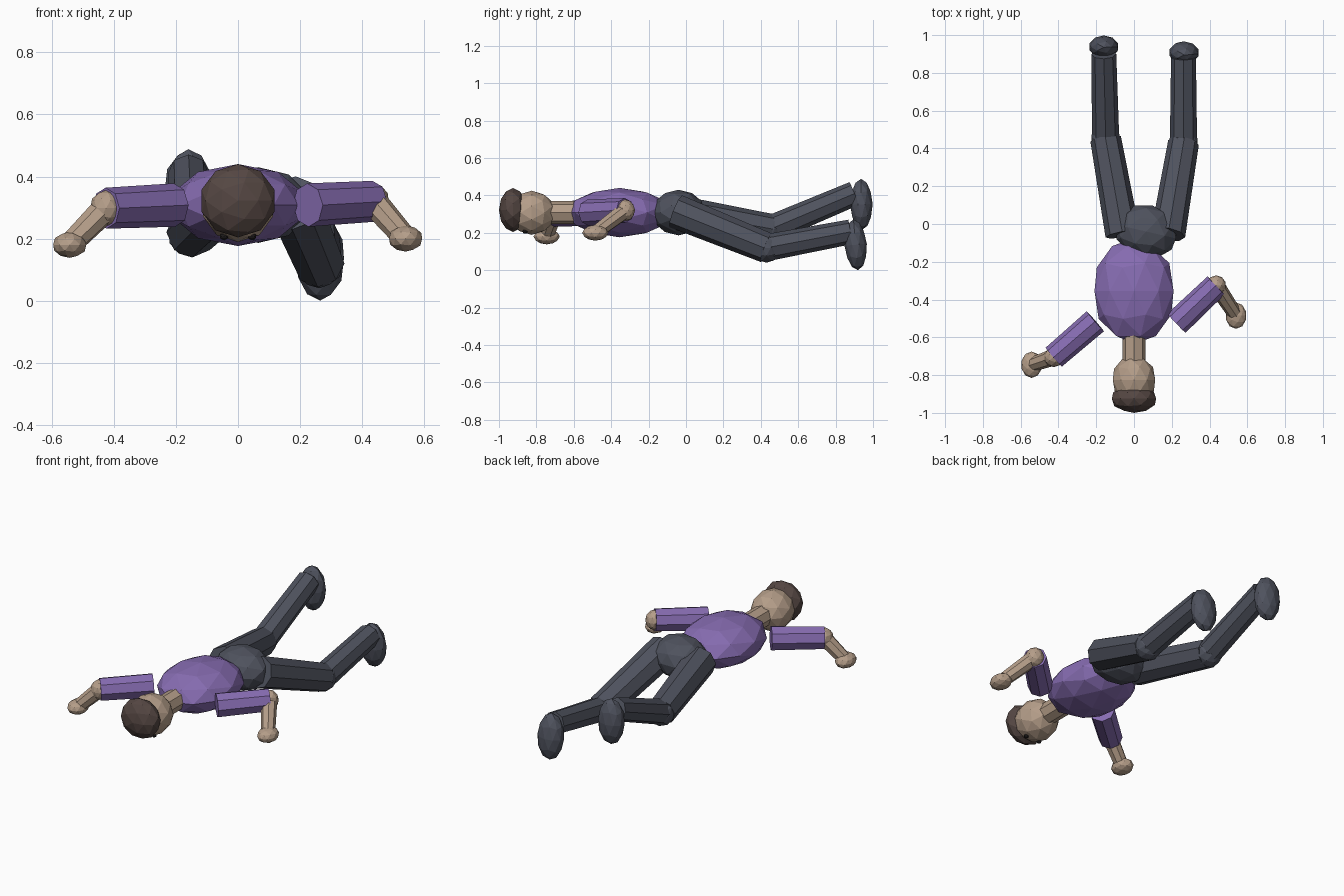
import bpy
import bmesh
import math
from mathutils import Vector, Matrix, Euler

cube = bpy.data.objects.get("Cube")
if cube:
    bpy.data.objects.remove(cube, do_unlink=True)


def material(name, colour):
    mat = bpy.data.materials.new(name)
    mat.use_nodes = True
    mat.diffuse_color = (*colour, 1)
    mat.node_tree.nodes["Principled BSDF"].inputs["Base Color"].default_value = (*colour, 1)
    return mat


shirt = material("purple shirt", (0.24, 0.15, 0.44))
trousers = material("slate trousers", (0.078, 0.085, 0.112))
skin = material("tan skin", (0.46, 0.34, 0.25))
hair = material("brown hair", (0.09, 0.062, 0.055))
eye = material("dark eye", (0.012, 0.01, 0.01))


def finish(name, bm, mat):
    mesh = bpy.data.meshes.new(name)
    bm.to_mesh(mesh)
    bm.free()
    mesh.materials.append(mat)
    obj = bpy.data.objects.new(name, mesh)
    bpy.context.collection.objects.link(obj)
    return obj


def ball(name, mat, centre, radii, turn=(0, 0, 0), lying=False):
    """Faceted ellipsoid; lying puts its pole along the body."""
    bm = bmesh.new()
    bmesh.ops.create_icosphere(bm, subdivisions=2, radius=1)
    if lying:
        bm.transform(Matrix.Rotation(math.pi / 2, 4, 'X'))
    bm.transform(Matrix.Diagonal((*radii, 1)))
    obj = finish(name, bm, mat)
    obj.location = centre
    obj.rotation_euler = Euler([math.radians(a) for a in turn])
    return obj


def limb(name, mat, start, end, r_start, r_end):
    """Eight-sided tapered tube between two joints."""
    a, b = Vector(start), Vector(end)
    bm = bmesh.new()
    bmesh.ops.create_cone(bm, cap_ends=True, segments=8, radius1=r_start,
                          radius2=r_end, depth=(b - a).length)
    obj = finish(name, bm, mat)
    obj.location = (a + b) / 2
    obj.rotation_euler = (b - a).to_track_quat('Z', 'Y').to_euler()
    return obj


# Body and head, lying face down
ball("torso", shirt, (0, -0.355, 0.308), (0.22, 0.28, 0.132), lying=True)
ball("pelvis", trousers, (0.065, -0.04, 0.308), (0.17, 0.142, 0.122), (0, 0, -13), lying=True)
limb("neck", skin, (0, -0.55, 0.308), (0, -0.73, 0.308), 0.062, 0.062)
ball("head", skin, (0, -0.825, 0.307), (0.118, 0.13, 0.118), lying=True)
ball("hair_cap", hair, (0, -0.925, 0.322), (0.123, 0.075, 0.118), lying=True)
for side, s in (("left", 1), ("right", -1)):
    ball(side + "_eye", eye, (s * 0.045, -0.86, 0.207), (0.014, 0.014, 0.012))

# Arms: shoulder, elbow, hand
arms = {
    "left": ((0.225, -0.525, 0.308), (0.435, -0.325, 0.32), (0.54, -0.485, 0.2)),
    "right": ((-0.205, -0.515, 0.308), (-0.425, -0.705, 0.298), (-0.542, -0.745, 0.18)),
}
for side, (shoulder, elbow, hand) in arms.items():
    limb(side + "_upper_arm", shirt, shoulder, elbow, 0.07, 0.066)
    ball(side + "_elbow", skin, elbow, (0.053, 0.053, 0.058))
    limb(side + "_forearm", skin, elbow, hand, 0.045, 0.038)
    ball(side + "_hand", skin, hand, (0.056, 0.07, 0.042))

# Legs: hip, knee, ankle, foot, foot tilt
legs = {
    "left": ((0.18, -0.055, 0.315), (0.262, 0.43, 0.12), (0.262, 0.88, 0.205), (0.265, 0.907, 0.136), 5),
    "right": ((-0.06, -0.055, 0.31), (-0.15, 0.45, 0.22), (-0.16, 0.9, 0.41), (-0.16, 0.938, 0.352), 1),
}
for side, (hip, knee, ankle, foot, tilt) in legs.items():
    limb(side + "_thigh", trousers, hip, knee, 0.092, 0.082)
    ball(side + "_knee", trousers, knee, (0.078, 0.078, 0.08))
    limb(side + "_shin", trousers, knee, ankle, 0.072, 0.066)
    ball(side + "_foot", trousers, foot, (0.08, 0.06, 0.136), (tilt, 0, 0))
